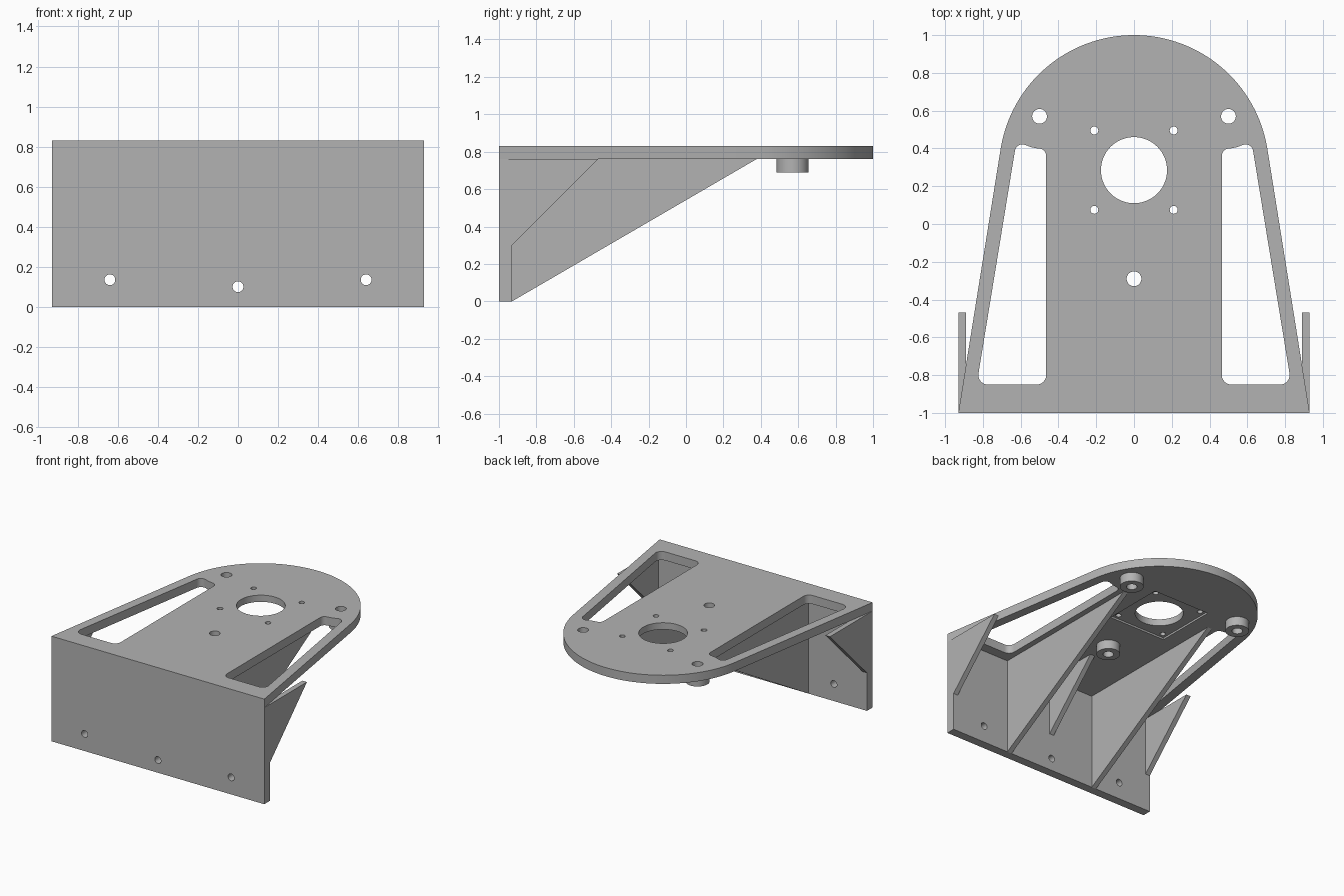
import bpy, bmesh
from math import sin, cos, tan, pi, radians
from mathutils import Vector, Matrix

if "Cube" in bpy.data.objects:
    bpy.data.objects.remove(bpy.data.objects["Cube"])

GREY = (0.45, 0.45, 0.45, 1)
metal = bpy.data.materials.new("plain grey")
metal.use_nodes = True
metal.diffuse_color = GREY
metal.node_tree.nodes["Principled BSDF"].inputs["Base Color"].default_value = GREY

# Axis maps: profile plane -> world, with the extrusion along the remaining axis
FLAT = Matrix.Identity(3)
FRONT = Matrix(((1, 0, 0), (0, 0, 1), (0, 1, 0)))   # profile x,z ; depth y
SIDE = Matrix(((0, 0, 1), (1, 0, 0), (0, 1, 0)))    # profile y,z ; depth x


def prism(name, profile, low, high, axes=FLAT):
    """Extrude a closed 2D profile between two depths."""
    bm = bmesh.new()
    face = bm.faces.new([bm.verts.new(axes @ Vector((u, v, low))) for u, v in profile])
    grown = bmesh.ops.extrude_face_region(bm, geom=[face])["geom"]
    verts = [g for g in grown if isinstance(g, bmesh.types.BMVert)]
    bmesh.ops.translate(bm, verts=verts, vec=axes @ Vector((0, 0, high - low)))
    bmesh.ops.recalc_face_normals(bm, faces=bm.faces)
    mesh = bpy.data.meshes.new(name)
    bm.to_mesh(mesh)
    bm.free()
    obj = bpy.data.objects.new(name, mesh)
    bpy.context.collection.objects.link(obj)
    mesh.materials.append(metal)
    return obj


def circle(x, y, r, n=32):
    return [(x + r * cos(2 * pi * i / n), y + r * sin(2 * pi * i / n)) for i in range(n)]


def box(x0, x1, y0, y1):
    return [(x0, y0), (x1, y0), (x1, y1), (x0, y1)]


def rounded(corners, steps=6):
    """Round each (x, y, radius) corner; radius 0 keeps it as it is."""
    pts = [Vector(c[:2]) for c in corners]
    out = []
    for i, (p, c) in enumerate(zip(pts, corners)):
        r = c[2]
        if not r:
            out.append(p)
            continue
        a = (pts[i - 1] - p).normalized()
        b = (pts[(i + 1) % len(pts)] - p).normalized()
        half = a.angle(b) / 2
        centre = p + (a + b).normalized() * (r / sin(half))
        start, end = p + a * (r / tan(half)) - centre, p + b * (r / tan(half)) - centre
        sweep = pi - 2 * half
        for k in range(steps + 1):
            t = k / steps
            out.append(centre + (start * sin((1 - t) * sweep) + end * sin(t * sweep)) / sin(sweep))
    return out


def cut(obj, profile, low, high, axes=FLAT):
    """Remove a prism from the object."""
    tool = prism("cutter", profile, low, high, axes)
    tool.hide_render = True
    mod = obj.modifiers.new("cut", "BOOLEAN")
    mod.object, mod.operation, mod.solver = tool, "DIFFERENCE", "EXACT"
    bpy.context.view_layer.objects.active = obj
    bpy.ops.object.modifier_apply(modifier=mod.name)
    bpy.data.objects.remove(tool)


HALF, TOP, UNDER, BACK = 0.93, 0.83, 0.762, -0.93
HUB = 0.285          # centre of the rounded end and of the large bore
parts = []

# Top plate: tapered sides running tangent into a round end
tilt = radians(9.3)
arc = [tilt + (pi - 2 * tilt) * i / 64 for i in range(65)]
R = 1 - HUB
outline = [(-HALF, -1), (HALF, -1)] + [(R * cos(a), HUB + R * sin(a)) for a in arc]
top_plate = prism("top_plate", outline, UNDER, TOP)
parts.append(top_plate)

# Side slots, with the inner end curving around the boss
slot = rounded([(0.465, -0.85, 0.05), (0.833, -0.85, 0.05), (0.6235, 0.43, 0.04),
                (0.58, 0.42, 0), (0.545, 0.407, 0), (0.51, 0.4, 0), (0.465, 0.4, 0.04)])
for s in (1, -1):
    cut(top_plate, [(s * x, y) for x, y in slot], 0.6, 1)

# Motor bore, shallow square seat and its four screw holes
cut(top_plate, box(-0.25, 0.25, HUB - 0.25, HUB + 0.25), 0.6, UNDER + 0.015)
cut(top_plate, circle(0, HUB, 0.175, 64), 0.6, 1)
for sx in (1, -1):
    for sy in (1, -1):
        cut(top_plate, circle(sx * 0.21, HUB + sy * 0.21, 0.021, 20), 0.6, 1)

# Round bosses below the plate, drilled right through
for name, x, y in (("left_boss", 0.5, 0.57), ("right_boss", -0.5, 0.57), ("rear_boss", 0, -0.29)):
    boss = prism(name, circle(x, y, 0.086, 48), 0.69, UNDER)
    for target in (boss, top_plate):
        cut(target, circle(x, y, 0.039), 0.6, 1)
    parts.append(boss)

# Upright mounting plate with three screw holes
wall = prism("mounting_plate", box(-HALF, HALF, 0, UNDER), -1, BACK, FRONT)
for x, z in ((-0.64, 0.135), (0, 0.1), (0.64, 0.135)):
    cut(wall, circle(x, z, 0.027, 24), -1.2, -0.8, FRONT)
parts.append(wall)

# Triangular ribs: two long ones, and short ones at the middle and both ends
long_rib = [(BACK, 0), (0.38, UNDER), (BACK, UNDER)]
short_rib = [(BACK, 0.3), (-0.468, UNDER), (BACK, UNDER)]
for name, profile, x in (("left_long_rib", long_rib, 0.4), ("right_long_rib", long_rib, -0.4),
                         ("left_end_rib", short_rib, 0.91), ("right_end_rib", short_rib, -0.91),
                         ("middle_rib", short_rib, 0)):
    parts.append(prism(name, profile, x - 0.02, x + 0.02, SIDE))

# Smooth the round walls, keep the edges crisp
bpy.ops.object.select_all(action="DESELECT")
for obj in parts:
    obj.select_set(True)
bpy.context.view_layer.objects.active = top_plate
bpy.ops.object.shade_smooth_by_angle(angle=radians(30))
